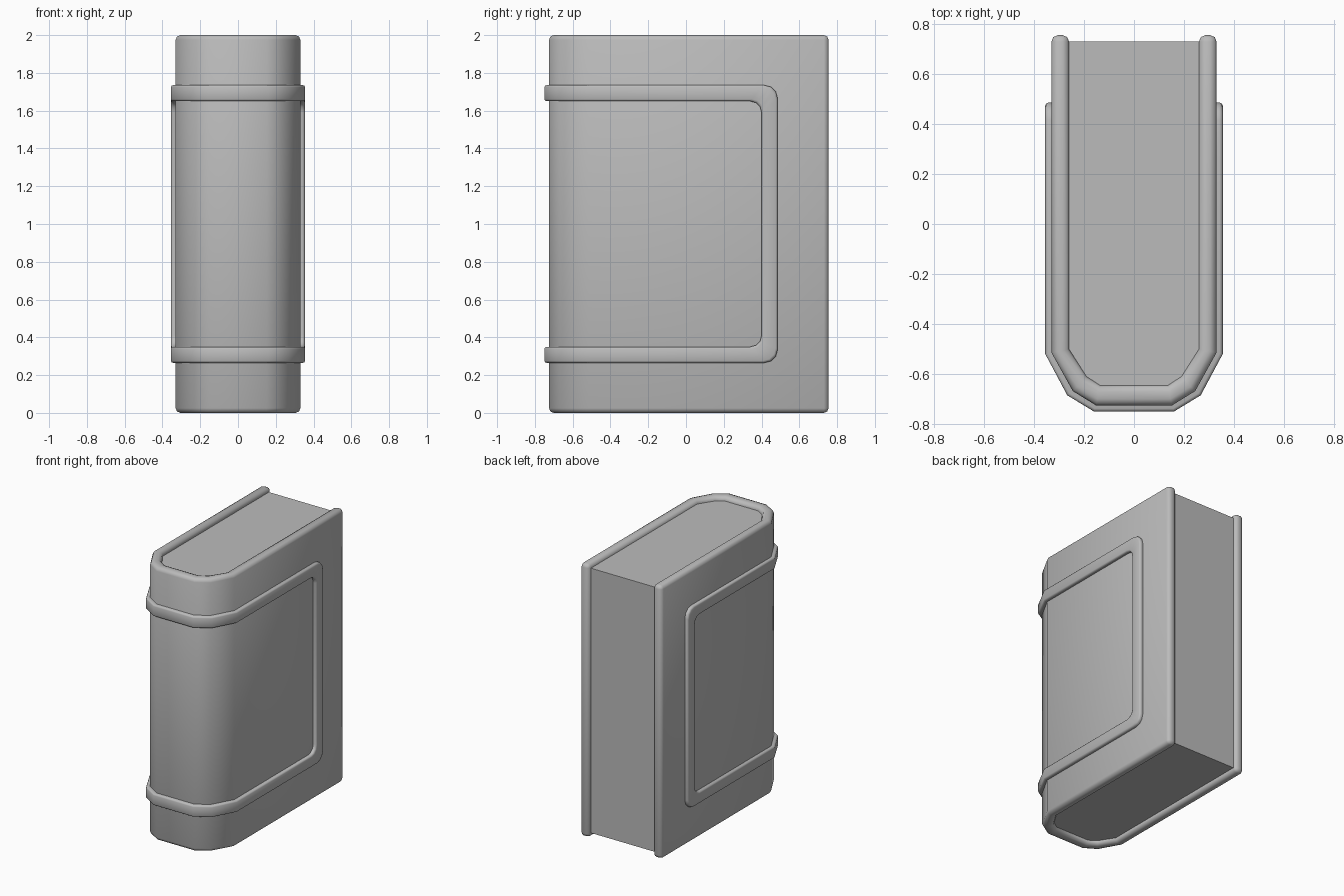
import bpy, bmesh, math

if "Cube" in bpy.data.objects:
    bpy.data.objects.remove(bpy.data.objects["Cube"], do_unlink=True)

grey = bpy.data.materials.new("plain grey")
grey.use_nodes = True
COLOUR = (0.5, 0.5, 0.5, 1)
grey.diffuse_color = COLOUR
grey.node_tree.nodes["Principled BSDF"].inputs["Base Color"].default_value = COLOUR

# Left half of each plan outline, from the spine centre outwards
COVER_BENDS = [(0.153, -0.725), (0.245, -0.668), (0.33, -0.515)]
INNER_BENDS = [(0.136, -0.645), (0.19, -0.61), (0.26, -0.5)]
BAND_BENDS = [(0.16, -0.75), (0.267, -0.685), (0.355, -0.52)]


def mirrored(half):
    """Full outline from the right end round the spine to the left end."""
    return [(-x, y) for x, y in reversed(half)] + half


def finish(name, bm, bevel=0, segments=2):
    bmesh.ops.recalc_face_normals(bm, faces=bm.faces)
    mesh = bpy.data.meshes.new(name)
    bm.to_mesh(mesh)
    bm.free()
    mesh.materials.append(grey)
    obj = bpy.data.objects.new(name, mesh)
    bpy.context.collection.objects.link(obj)
    bpy.ops.object.select_all(action='DESELECT')
    obj.select_set(True)
    bpy.context.view_layer.objects.active = obj
    if bevel:
        mod = obj.modifiers.new("rounded edges", 'BEVEL')
        mod.width, mod.segments = bevel, segments
        mod.limit_method, mod.angle_limit = 'ANGLE', math.radians(50)
        bpy.ops.object.modifier_apply(modifier=mod.name)
    bpy.ops.object.shade_smooth_by_angle(angle=math.radians(50))
    return obj


def prism(name, outline, low, high, bevel=0):
    bm = bmesh.new()
    face = bm.faces.new([bm.verts.new((x, y, low)) for x, y in outline])
    top = bmesh.ops.extrude_face_region(bm, geom=[face])["geom"]
    verts = [g for g in top if isinstance(g, bmesh.types.BMVert)]
    bmesh.ops.translate(bm, verts=verts, vec=(0, 0, high - low))
    return finish(name, bm, bevel)


# Cover: thick U-shaped shell open at the back
BACK = 0.755
outer = mirrored(COVER_BENDS + [(0.33, BACK)])
inner = mirrored(INNER_BENDS + [(0.26, BACK)])
prism("cover", outer + inner[::-1], 0, 2, 0.025)

# Pages: block set slightly inside the cover
prism("pages", mirrored(INNER_BENDS + [(0.265, 0.73)]), 0.03, 1.97)

# Raised band: a ribbon that wraps the spine and frames both sides
# Each station holds surface point and height of its outer and inner edges
BASE_X, FACE_X = 0.315, 0.355
HIGH, LOW = 0.735, 0.65      # heights above the middle of the book
quarter = []
for top, base in zip(BAND_BENDS, INNER_BENDS):
    quarter.append([(*base, HIGH), (*top, HIGH), (*top, LOW), (*base, LOW)])
STEPS = 4
for i in range(STEPS):
    a = math.radians(90 * (1 - i / (STEPS - 1)))
    c, s = math.cos(a), math.sin(a)
    far = (0.415 + 0.07 * c, HIGH - 0.07 * (1 - s))
    near = (0.34 + 0.06 * c, LOW - 0.06 * (1 - s))
    quarter.append([(BASE_X, *far), (FACE_X, *far), (FACE_X, *near), (BASE_X, *near)])


def placed(stations, sx, sz):
    return [[(sx * x, y, 1 + sz * z) for x, y, z in ring] for ring in stations]


loop = (placed(quarter, 1, 1) + placed(quarter[::-1], 1, -1)
        + placed(quarter, -1, -1) + placed(quarter[::-1], -1, 1))
bm = bmesh.new()
rings = [[bm.verts.new(p) for p in ring] for ring in loop]
for i, ring in enumerate(rings):
    following = rings[(i + 1) % len(rings)]
    for j in range(4):
        k = (j + 1) % 4
        bm.faces.new((ring[j], ring[k], following[k], following[j]))
finish("raised_band", bm, 0.012)
